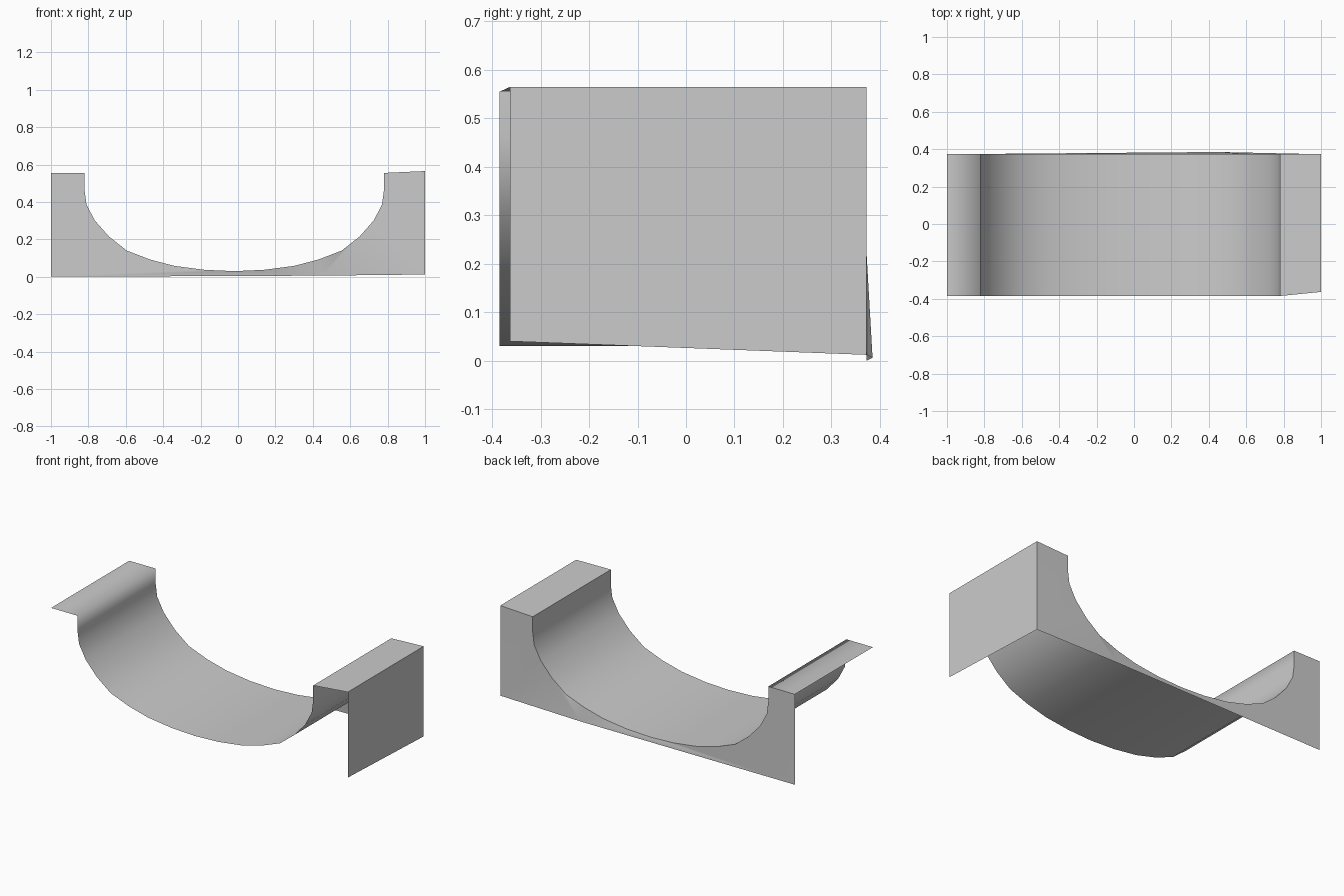
import bpy
import bmesh
import math

cube = bpy.data.objects.get("Cube")
if cube:
    bpy.data.objects.remove(cube, do_unlink=True)

FRONT, BACK = -0.385, 0.373
CENTRE = -0.02

# Half profile of the hollow: distance from its centre line, height
half = [(0.80, 0.555), (0.80, 0.46), (0.79, 0.385), (0.745, 0.30), (0.67, 0.215),
        (0.575, 0.14), (0.45, 0.092), (0.32, 0.058), (0.16, 0.037), (0, 0.03)]
profile = [(CENTRE - d, z) for d, z in half] + [(CENTRE + d, z) for d, z in half[-2::-1]]

bm = bmesh.new()


def strip(a, b):
    """Quads between two matching rows of vertices."""
    return [bm.faces.new((a[i], a[i + 1], b[i + 1], b[i])) for i in range(len(a) - 1)]


def fan(hub, row):
    """Triangles from one vertex to a row of vertices."""
    return [bm.faces.new((hub, row[i + 1], row[i])) for i in range(len(row) - 1)]


# Shelves and hollow, swept from front to back
row_f = [bm.verts.new((-1, FRONT, 0.555))]
row_f += [bm.verts.new((x, FRONT, z)) for x, z in profile]
row_f.append(bm.verts.new((1, -0.363, 0.565)))
row_b = [bm.verts.new((-1, BACK, 0.555))]
row_b += [bm.verts.new((x, BACK, z)) for x, z in profile]
row_b.append(bm.verts.new((1, BACK, 0.565)))
strip(row_f, row_b)

# Back panel, its lower edge slightly bowed outwards
low_right = bm.verts.new((-1, BACK, 0))
low_mid = bm.verts.new((0.45, 0.385, 0.006))
low_left = bm.verts.new((1, BACK, 0.012))
mid = len(half)
turn = mid + 5
fan(low_right, row_b[:mid + 1])
bm.faces.new((low_right, low_mid, row_b[mid]))
fan(low_mid, row_b[mid:turn + 1])
bm.faces.new((low_mid, low_left, row_b[turn]))
fan(low_left, row_b[turn:])

# Left end wall
low_front = bm.verts.new((1, -0.363, 0.04))
bm.faces.new((low_front, low_left, row_b[-1], row_f[-1]))

# Smooth shading: creases stay sharp except two softened corners
for f in bm.faces:
    f.smooth = True
bm.normal_update()
soft = [{row_f[1], row_b[1]}, {low_left, row_b[-1]}]
for e in bm.edges:
    if len(e.link_faces) == 2:
        e.smooth = e.calc_face_angle() < math.radians(40) or set(e.verts) in soft

mesh = bpy.data.meshes.new("arch_shell")
bm.to_mesh(mesh)
bm.free()
shell = bpy.data.objects.new("arch_shell", mesh)
bpy.context.collection.objects.link(shell)

grey = bpy.data.materials.new("plain_grey")
grey.use_nodes = True
colour = (0.6, 0.6, 0.6, 1)
grey.diffuse_color = colour
grey.node_tree.nodes["Principled BSDF"].inputs["Base Color"].default_value = colour
mesh.materials.append(grey)
